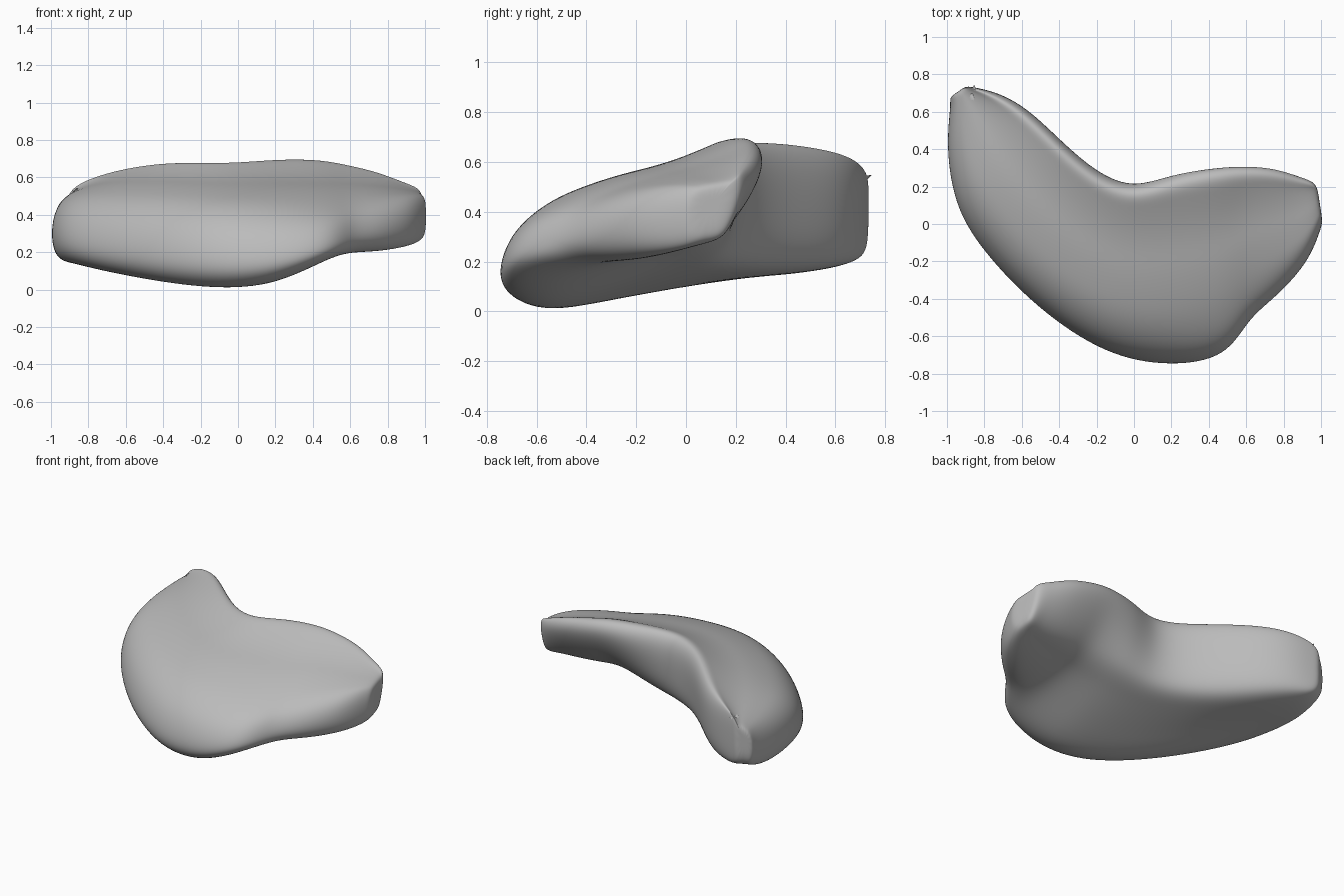
import bpy, bmesh
from mathutils import Vector

cube = bpy.data.objects.get("Cube")
if cube:
    bpy.data.objects.remove(cube, do_unlink=True)

# One plain grey material
grey = bpy.data.materials.new("soft_grey")
grey.use_nodes = True
colour = (0.5, 0.5, 0.5, 1)
grey.diffuse_color = colour
grey.node_tree.nodes["Principled BSDF"].inputs["Base Color"].default_value = colour

# Stations from the left arm tip to the right lobe:
# back x, back y, front x, front y, top back, top front, rim, bottom front, bottom back
STATIONS = [
    (-.85, .73, -.98, .64, .56, .46, .33, .2, .21),
    (-.72, .7, -1.01, .42, .61, .47, .31, .14, .18),
    (-.56, .61, -.97, .1, .65, .49, .28, .13, .15),
    (-.36, .41, -.83, -.14, .68, .48, .23, .09, .14),
    (-.18, .26, -.53, -.46, .68, .47, .19, .03, .15),
    (0, .19, -.15, -.72, .68, .45, .15, -.02, .16),
    (.2, .27, .2, -.78, .7, .44, .14, 0, .2),
    (.42, .31, .5, -.73, .7, .43, .22, .16, .26),
    (.57, .32, .61, -.52, .67, .46, .28, .19, .26),
    (.74, .31, .75, -.41, .63, .48, .31, .19, .26),
    (.88, .26, .93, -.22, .57, .5, .36, .22, .27),
    (.96, .23, 1, -.03, .54, .5, .39, .26, .28),
]


def mix(a, b, f):
    return a + (b - a) * f


def section(bx, by, fx, fy, top_b, top_f, rim, low_f, low_b):
    """Closed cross-section: over the rippled top, round the rim, back below."""
    lean = .2 * max(0, min(1, bx * 2))      # lobe back wall slopes inward
    thick = top_b - low_b
    profile = [
        (lean * .35, low_b + thick * .5),
        (-.01, top_b - thick * .14),
        (.05, top_b + .015),
        (.14, mix(top_b, top_f, .1)),
        (.26, mix(top_b, top_f, .3)),
        (.38, mix(top_b, top_f, .45)),
        (.5, mix(top_b, top_f, .56)),
        (.65, mix(top_b, top_f, .75)),
        (.8, top_f),
        (.94, mix(top_f, rim, .4)),
        (1, rim),
        (.96, mix(rim, low_f, .65)),
        (.8, low_f),
        (.55, mix(low_f, low_b, .4) + .01),
        (.22 + lean, low_b),
        (.04 + lean, low_b + thick * .08),
    ]
    return [Vector((mix(bx, fx, t), mix(by, fy, t), z)) for t, z in profile]


# Loft the curved body through the sections
bm = bmesh.new()
rings = [[bm.verts.new(p) for p in section(*s)] for s in STATIONS]
count = len(rings[0])
for a, b in zip(rings, rings[1:]):
    for i in range(count):
        j = (i + 1) % count
        bm.faces.new((a[i], a[j], b[j], b[i]))

# Close both ends with a shrunken ring and a cap
for ring, push in ((rings[0], Vector((-.03, .02, 0))), (rings[-1], Vector((.015, 0, 0)))):
    centre = sum((v.co for v in ring), Vector()) / count
    inner = [bm.verts.new(mix(v.co, centre, .3) + push) for v in ring]
    hub = bm.verts.new(centre + push)
    for i in range(count):
        j = (i + 1) % count
        bm.faces.new((ring[i], ring[j], inner[j], inner[i]))
        bm.faces.new((inner[i], inner[j], hub))
bmesh.ops.recalc_face_normals(bm, faces=bm.faces)

mesh = bpy.data.meshes.new("curved_body")
bm.to_mesh(mesh)
bm.free()
mesh.materials.append(grey)
mesh.polygons.foreach_set("use_smooth", [True] * len(mesh.polygons))
body = bpy.data.objects.new("curved_body", mesh)
bpy.context.collection.objects.link(body)
sub = body.modifiers.new("smooth_surface", 'SUBSURF')
sub.levels = sub.render_levels = 3

# Small pointed nib on the arm tip
aim = Vector((0, .8, .4)).to_track_quat('Z', 'Y')
bpy.ops.mesh.primitive_cone_add(vertices=12, radius1=.03, depth=.08,
                                location=(-.855, .71, .53), rotation=aim.to_euler())
nib = bpy.context.object
nib.name = "pointed_nib"
nib.data.materials.append(grey)
bpy.ops.object.shade_smooth_by_angle()
